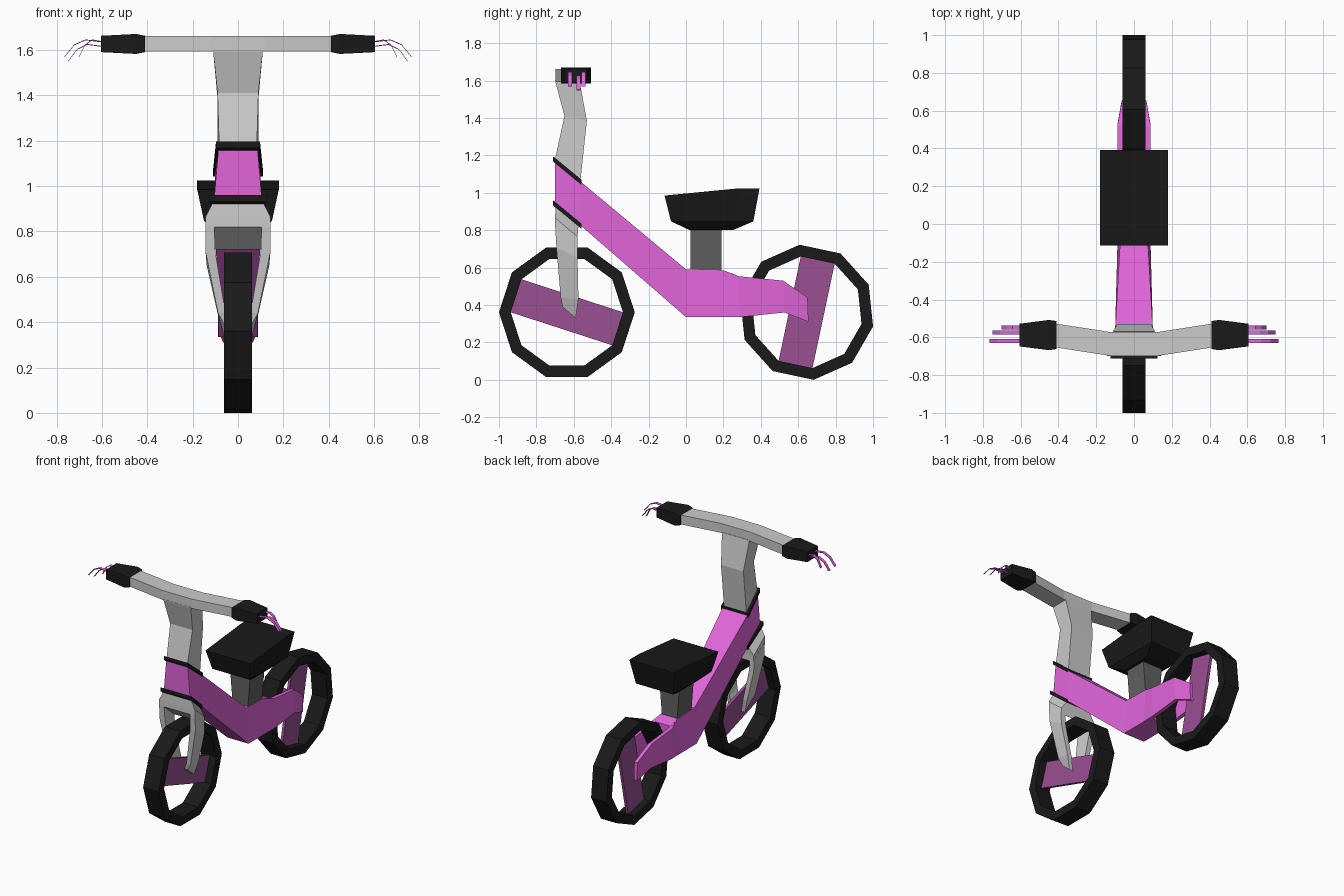
import bpy, bmesh, math

if "Cube" in bpy.data.objects:
    bpy.data.objects.remove(bpy.data.objects["Cube"])


def material(name, rgb):
    m = bpy.data.materials.new(name)
    m.diffuse_color = (*rgb, 1)
    m.use_nodes = True
    m.node_tree.nodes["Principled BSDF"].inputs["Base Color"].default_value = m.diffuse_color
    return m


BLACK = material("black", (0.01, 0.01, 0.01))
PINK = material("pink", (0.75, 0.13, 0.7))
PLUM = material("plum", (0.32, 0.08, 0.29))
DARK = material("dark_grey", (0.12, 0.12, 0.12))


def loft(name, rings, mat=None, closed=False, mirror=False):
    """Skin a list of equal-sized point rings, capped unless closed."""
    bm = bmesh.new()
    vs = [[bm.verts.new(p) for p in r] for r in rings]
    n = len(rings[0])
    for i in range(len(vs) if closed else len(vs) - 1):
        a, b = vs[i], vs[(i + 1) % len(vs)]
        for j in range(n):
            k = (j + 1) % n
            bm.faces.new((a[j], a[k], b[k], b[j]))
    if not closed:
        bm.faces.new(vs[0])
        bm.faces.new(vs[-1])
    bmesh.ops.recalc_face_normals(bm, faces=bm.faces)
    me = bpy.data.meshes.new(name)
    bm.to_mesh(me)
    bm.free()
    ob = bpy.data.objects.new(name, me)
    bpy.context.collection.objects.link(ob)
    if mat:
        me.materials.append(mat)
    if mirror:
        ob.modifiers.new("mirror", 'MIRROR').use_mirror_merge = False
    return ob


def span(a, b, x0a, x1a, x0b=None, x1b=None):
    """Quad across x between side-view points a and b (y, z)."""
    x0b = x0a if x0b is None else x0b
    x1b = x1a if x1b is None else x1b
    return [(x0a, *a), (x1a, *a), (x1b, *b), (x0b, *b)]


def sym(a, b, wa, wb):
    return span(a, b, -wa, wa, -wb, wb)


# wheels: ten-sided tyre with one flat plate across the opening
R, RI, W, CZ = 0.363, 0.30, 0.062, 0.361
for name, cy, turn in (("front", -0.637, 0), ("rear", 0.645, 24)):
    def at(r, deg):
        t = math.radians(deg + turn)
        return (cy + r * math.cos(t), CZ + r * math.sin(t))
    loft(name + "_tyre", [span(at(R, 36 * i), at(RI, 36 * i), -W, W) for i in range(10)],
         BLACK, closed=True)
    s = 144 if name == "front" else 36
    loft(name + "_wheel_plate",
         [[(x, *at(RI, s + d)) for d in (0, 36, 180, 216)] for x in (-0.01, 0.01)], PLUM)

# frame: head, down tube and seat section
loft("frame", [
    sym((-0.70, 1.18), (-0.70, 0.944), 0.085, 0.105),
    sym((-0.564, 1.06), (-0.564, 0.826), 0.10, 0.10),
    sym((0, 0.59), (0, 0.335), 0.068, 0.085),
    sym((0.2, 0.585), (0.2, 0.335), 0.068, 0.085),
    sym((0.27, 0.56), (0.27, 0.335), 0.07, 0.085)], PINK)

# rear stays either side of the wheel
loft("rear_stay", [
    span((0.2, 0.583), (0.2, 0.336), 0.04, 0.068, 0.04, 0.085),
    span((0.286, 0.553), (0.286, 0.335), 0.06, 0.088),
    span((0.52, 0.53), (0.527, 0.36), 0.062, 0.088),
    span((0.65, 0.44), (0.655, 0.31), 0.04, 0.065)], PINK, mirror=True)

# black collars at the ends of the head
for name, z, wf, wb in (("upper_collar", 1.18, 0.097, 0.11), ("lower_collar", 0.945, 0.125, 0.105)):
    loft(name, [sym((-0.712, z + d), (-0.56, z + d - 0.125), wf, wb) for d in (-0.012, 0.016)], BLACK)

# stem
loft("stem", [
    sym((-0.70, 1.18), (-0.565, 1.06), 0.083, 0.09),
    sym((-0.65, 1.41), (-0.53, 1.385), 0.09, 0.09),
    sym((-0.70, 1.60), (-0.57, 1.60), 0.11, 0.11)])


def bar(x, y, hy, z, hz):
    return [(x, y - hy, z - hz), (x, y + hy, z - hz), (x, y + hy, z + hz), (x, y - hy, z + hz)]


# handlebar and grips
loft("handlebar", [bar(x, y, 0.063, 1.627, 0.034) for x, y in
                   ((-0.43, -0.588), (-0.12, -0.636), (0.12, -0.636), (0.43, -0.588))])
loft("grip", [bar(0.41, -0.588, 0.074, 1.627, 0.036),
              bar(0.45, -0.588, 0.08, 1.627, 0.044),
              bar(0.605, -0.588, 0.06, 1.627, 0.036)], BLACK, mirror=True)

# ribbon streamers hanging from the grips
for i, (y, length, z) in enumerate(((-0.62, 0.165, 1.635), (-0.575, 0.15, 1.615), (-0.548, 0.105, 1.635))):
    loft("streamer_%d" % (i + 1),
         [bar(0.59 + length * t, y, 0.011, z + d, 0.002) for t, d in
          ((0, 0), (0.5, 0.01), (0.8, -0.012), (1.06, -0.065))], PINK, mirror=True)

# fork crown and legs
loft("fork_crown", [
    sym((-0.697, 0.94), (-0.575, 0.825), 0.105, 0.095),
    sym((-0.70, 0.865), (-0.58, 0.765), 0.143, 0.138),
    sym((-0.70, 0.82), (-0.58, 0.72), 0.143, 0.138)])
loft("fork_leg", [
    span((-0.70, 0.83), (-0.58, 0.73), 0.105, 0.144, 0.105, 0.139),
    span((-0.693, 0.71), (-0.58, 0.65), 0.10, 0.143, 0.10, 0.138),
    span((-0.67, 0.44), (-0.575, 0.43), 0.055, 0.088),
    span((-0.66, 0.39), (-0.59, 0.33), 0.03, 0.06)], mirror=True)

# seat post and seat
loft("seat_post", [
    [(-w, 0.025, z), (w, 0.025, z), (w, 0.19, z), (-w, 0.19, z)]
    for w, z in ((0.06, 0.57), (0.08, 0.81))], DARK)


def seat_ring(w, pts):
    return [(-w, *p) for p in pts] + [(w, *p) for p in reversed(pts)]


loft("seat", [
    seat_ring(0.10, [(0.02, 0.80), (0.2, 0.80), (0.25, 0.80)]),
    seat_ring(0.15, [(-0.08, 0.847), (0.26, 0.847), (0.36, 0.847)]),
    seat_ring(0.18, [(-0.115, 0.985), (0.286, 1.024), (0.393, 1.024)])], BLACK)
